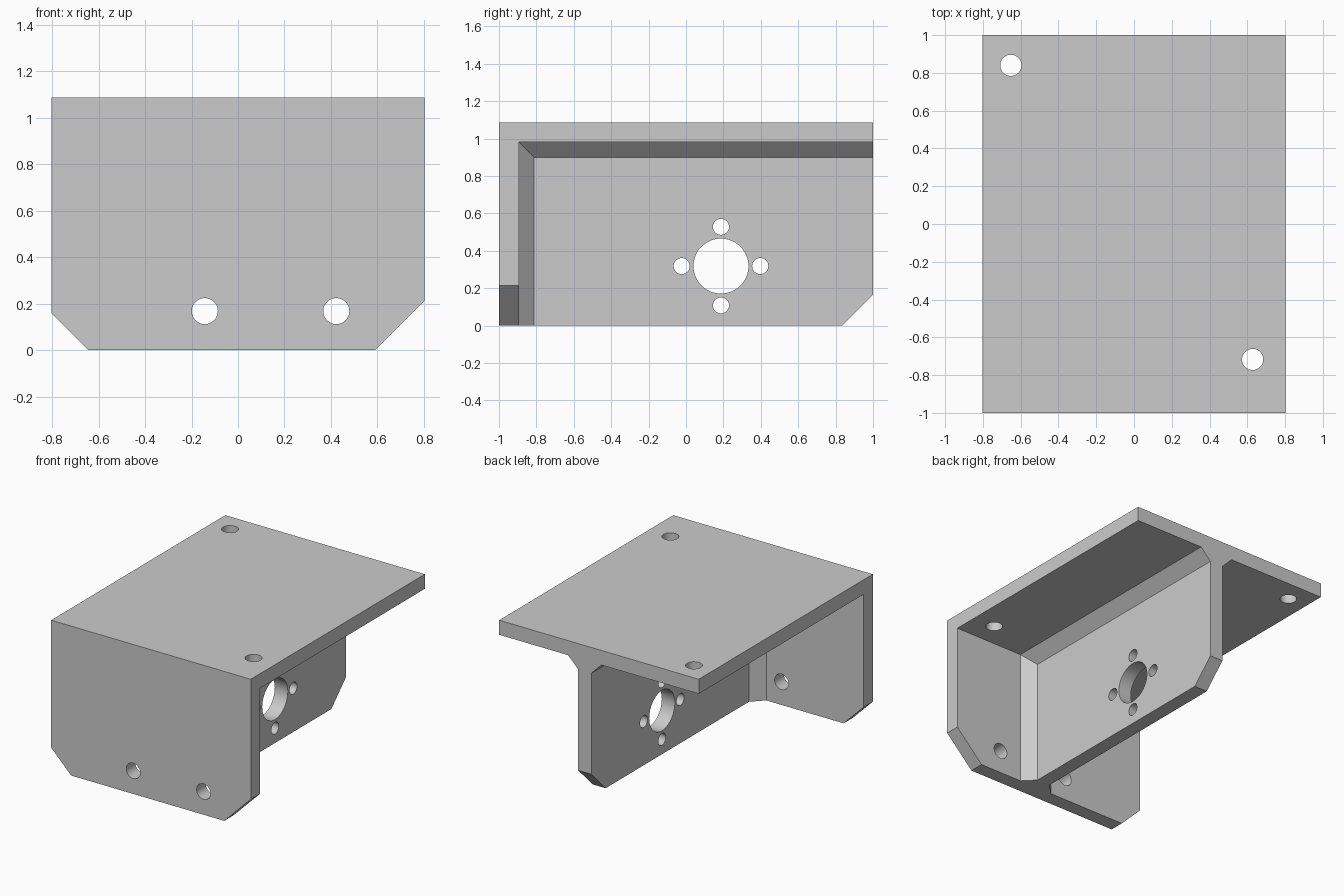
import bpy
import bmesh
from math import sin, cos, tau

if "Cube" in bpy.data.objects:
    bpy.data.objects.remove(bpy.data.objects["Cube"], do_unlink=True)

# Main dimensions
HALF_X, HALF_Y, TOP = 0.803, 1.0, 1.087
THICK, FILLET = 0.106, 0.082
WEB_LO, WEB_HI = 0.062, 0.167
UNDER = TOP - THICK            # underside of the top plate
INNER = -HALF_Y + THICK        # inner side of the front plate
X, Y, Z = 0, 1, 2

grey = bpy.data.materials.new("plain_grey")
grey.use_nodes = True
grey.diffuse_color = (0.6, 0.6, 0.6, 1)
grey.node_tree.nodes["Principled BSDF"].inputs["Base Color"].default_value = (0.6, 0.6, 0.6, 1)


def prism(name, outline, axis, lo, hi):
    """Extrude a 2D outline along an axis, from lo to hi."""
    bm = bmesh.new()
    verts = []
    for u, v in outline:
        co = [u, v]
        co.insert(axis, lo)
        verts.append(bm.verts.new(co))
    face = bm.faces.new(verts)
    moved = bmesh.ops.extrude_face_region(bm, geom=[face])["geom"]
    for vert in moved:
        if isinstance(vert, bmesh.types.BMVert):
            vert.co[axis] = hi
    bmesh.ops.recalc_face_normals(bm, faces=bm.faces)
    mesh = bpy.data.meshes.new(name)
    bm.to_mesh(mesh)
    bm.free()
    mesh.materials.append(grey)
    ob = bpy.data.objects.new(name, mesh)
    bpy.context.collection.objects.link(ob)
    return ob


def rect(u0, v0, u1, v1):
    return [(u0, v0), (u1, v0), (u1, v1), (u0, v1)]


def circle(u, v, radius, sides=48):
    return [(u + radius * cos(tau * i / sides), v + radius * sin(tau * i / sides))
            for i in range(sides)]


def flare(edge, direction):
    """Trapezoid that widens from the web into a plate with its face at edge."""
    start, end = edge - direction * FILLET, edge + direction * THICK / 2
    return [(WEB_LO, start), (WEB_HI, start), (WEB_HI + FILLET, edge),
            (WEB_HI + FILLET, end), (WEB_LO - FILLET, end), (WEB_LO - FILLET, edge)]


def combine(target, other, operation):
    mod = target.modifiers.new(operation.lower(), "BOOLEAN")
    mod.operation, mod.solver, mod.object = operation, "EXACT", other
    bpy.context.view_layer.objects.active = target
    bpy.ops.object.modifier_apply(modifier=mod.name)
    bpy.data.objects.remove(other, do_unlink=True)


# Plates and centre web
bracket = prism("bracket", rect(-HALF_X, -HALF_Y, HALF_X, HALF_Y), Z, UNDER, TOP)
front_outline = [(-0.643, 0), (0.59, 0), (HALF_X, 0.213), (HALF_X, TOP),
                 (-HALF_X, TOP), (-HALF_X, 0.16)]
web_outline = [(-HALF_Y + THICK / 2, 0), (0.835, 0), (HALF_Y, 0.165),
               (HALF_Y, UNDER + THICK / 2), (-HALF_Y + THICK / 2, UNDER + THICK / 2)]
parts = [
    prism("front_plate", front_outline, Y, -HALF_Y, INNER),
    prism("web", web_outline, X, WEB_LO, WEB_HI),
    prism("top_flare", flare(UNDER, 1), Y, -HALF_Y + THICK / 2, HALF_Y),
    prism("front_flare", flare(INNER, -1), Z, 0, UNDER + THICK / 2),
]
for part in parts:
    combine(bracket, part, "UNION")

# Bolt holes in the top and front plates
holes = [prism("top_hole", circle(x, y, 0.056), Z, UNDER - 0.05, TOP + 0.05)
         for x, y in ((-0.652, 0.84), (0.628, -0.717))]
holes += [prism("front_hole", circle(x, 0.168, 0.056), Y, -HALF_Y - 0.05, INNER + 0.05)
          for x in (-0.143, 0.423)]

# Large web hole ringed by four small ones
MID_Y, MID_Z, RING = 0.187, 0.318, 0.21
holes.append(prism("centre_hole", circle(MID_Y, MID_Z, 0.147), X, WEB_LO - 0.05, WEB_HI + 0.05))
for i in range(4):
    y, z = MID_Y + RING * cos(tau * i / 4), MID_Z + RING * sin(tau * i / 4)
    holes.append(prism("ring_hole", circle(y, z, 0.043, 32), X, WEB_LO - 0.05, WEB_HI + 0.05))
for hole in holes:
    combine(bracket, hole, "DIFFERENCE")

# Smooth hole walls, sharp edges elsewhere
bpy.ops.object.select_all(action="DESELECT")
bracket.select_set(True)
bpy.context.view_layer.objects.active = bracket
bpy.ops.object.shade_smooth_by_angle(angle=0.5)
